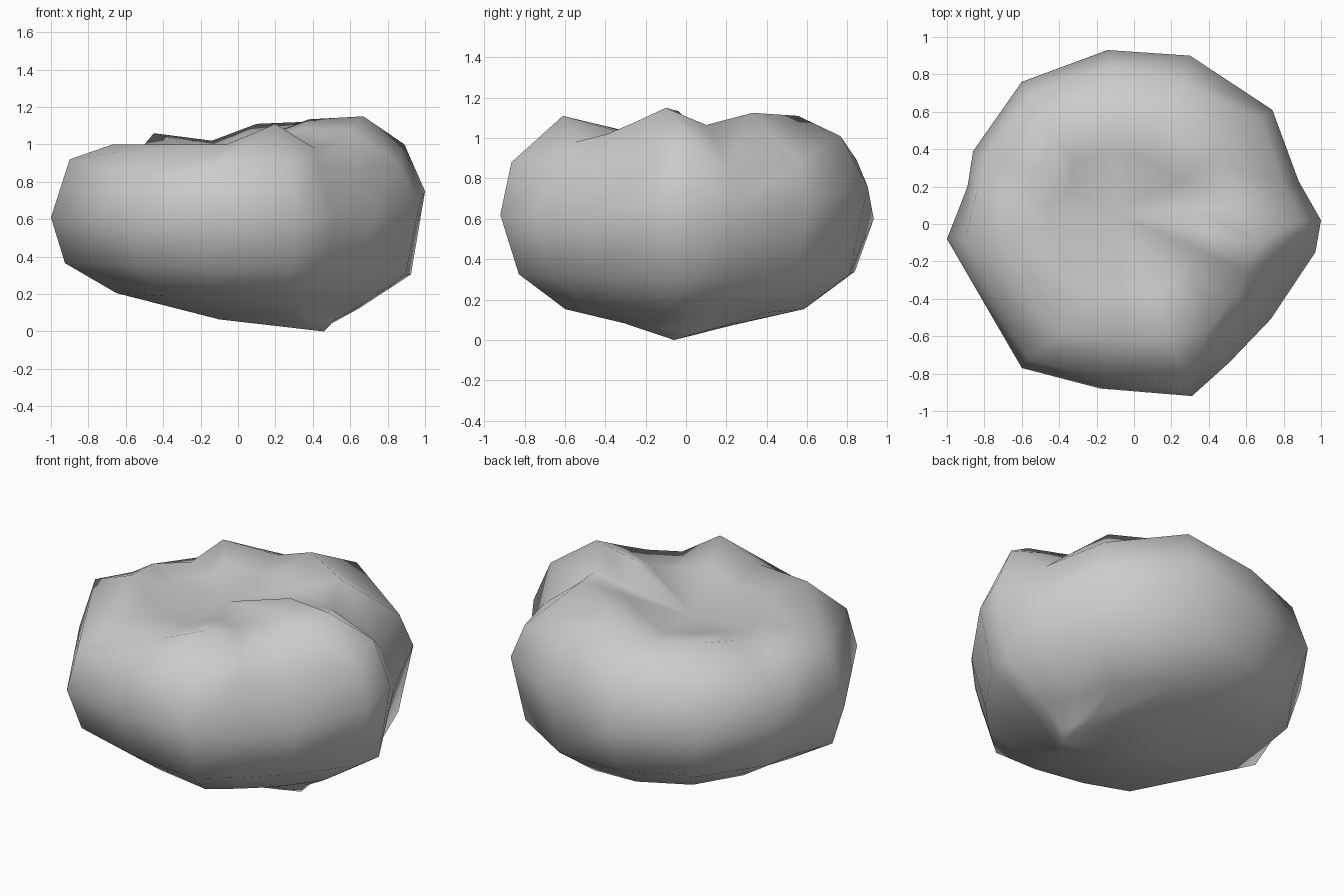
import bpy
import bmesh
from mathutils import Vector

# Remove the default object only
default_object = bpy.data.objects.get("Cube")
if default_object is not None:
    bpy.data.objects.remove(default_object, do_unlink=True)

# One uneven lobe per row: widest point (x, y, z), crest (x, y, z),
# shoulder (scale, z)
lobes = [
    (1, .02, .75, .67, -.1, 1.15, .89, 1),
    (.97, -.15, .68, .6, -.25, 1.08, .88, .9),
    (.73, -.51, .61, .53, -.39, 1.02, .88, .86),
    (.51, -.74, .61, .41, -.55, .98, .85, .88),
    (.31, -.92, .62, .2, -.61, 1.11, .94, .88),
    (-.18, -.88, .61, -.06, -.62, 1, .94, .86),
    (-.6, -.77, .6, -.39, -.59, 1, .94, .83),
    (-1, -.08, .61, -.67, -.06, 1, .9, .92),
    (-.89, .2, .61, -.66, .13, 1, .94, .88),
    (-.86, .39, .61, -.5, .27, 1, .92, .88),
    (-.6, .76, .61, -.45, .5, 1.06, .91, .88),
    (-.14, .93, .6, -.14, .58, 1.02, .91, .89),
    (.3, .9, .76, .1, .555, 1.11, .85, 1.01),
    (.74, .61, .7, .46, .33, 1.125, .92, .89),
    (.88, .23, .63, .55, .1, 1.065, .91, .85),
]

# Extra height of the fold running from the first lobes into the dimple
fold_lift = {0: .06, 1: .05, 2: .05, 3: .06}

# Matte grey surface
grey = bpy.data.materials.new("Stone grey")
grey.use_nodes = True
colour = (.6, .6, .6, 1)
grey.diffuse_color = colour
shader = grey.node_tree.nodes["Principled BSDF"]
shader.inputs["Base Color"].default_value = colour
shader.inputs["Roughness"].default_value = .8

dimple_centre = Vector((-.1, .06, .95))
underside_tip = Vector((.46, -.06, 0))


def column_points(index, lobe):
    """Points down one lobe, from the inner dimple to the underside."""
    wide_x, wide_y, wide_z, *crest_place, shoulder, shoulder_z = lobe
    crest = Vector(crest_place)
    inner = dimple_centre.lerp(crest, .62)
    inner.z += fold_lift.get(index, 0)
    upper = Vector((wide_x * shoulder, wide_y * shoulder, shoulder_z))
    widest = Vector((wide_x, wide_y, wide_z))
    lower = Vector((wide_x * .925, wide_y * .9, .335 - .03 * wide_x))
    below = Vector((wide_x * .65, wide_y * .65, .165 - .04 * wide_x))
    base_x = wide_x * .3 + .2
    base_y = wide_y * .3 - .03
    base = Vector((base_x, base_y, .055 - .03 * base_x + .12 * abs(base_y)))
    return [inner, crest, upper, widest, lower, below, base]


def bridge(mesh, first, second):
    """Join two neighbouring closed rings with quads."""
    count = len(first)
    for i in range(count):
        j = (i + 1) % count
        mesh.faces.new((first[i], first[j], second[j], second[i]))


def cap(mesh, ring, centre):
    """Close a ring with a fan of triangles."""
    middle = mesh.verts.new(centre)
    for i, vertex in enumerate(ring):
        mesh.faces.new((vertex, ring[(i + 1) % len(ring)], middle))


# Lumpy body: lobed rings with a dimpled top and a tapered underside
body = bmesh.new()
columns = [column_points(index, lobe) for index, lobe in enumerate(lobes)]
rings = [[body.verts.new(point) for point in ring] for ring in zip(*columns)]
for upper_ring, lower_ring in zip(rings, rings[1:]):
    bridge(body, upper_ring, lower_ring)
cap(body, rings[0], dimple_centre)
cap(body, rings[-1], underside_tip)
bmesh.ops.recalc_face_normals(body, faces=body.faces)
for face in body.faces:
    face.smooth = True

body_mesh = bpy.data.meshes.new("lumpy_body")
body.to_mesh(body_mesh)
body.free()
body_mesh.materials.append(grey)
body_object = bpy.data.objects.new("lumpy_body", body_mesh)
bpy.context.scene.collection.objects.link(body_object)
